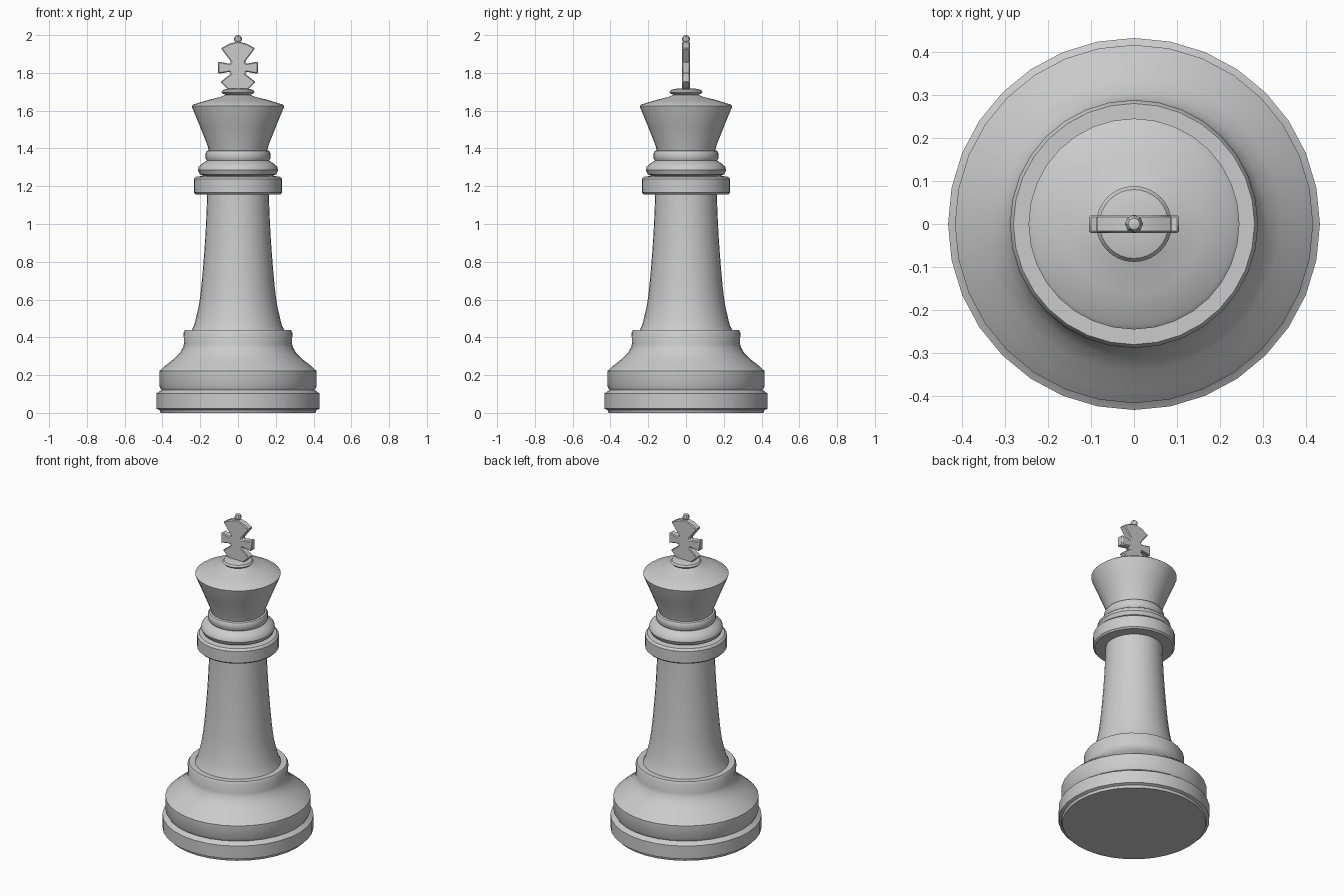
import bpy, bmesh, math

SIDES = 32


def finish(bm, name, angle=35):
    bmesh.ops.remove_doubles(bm, verts=bm.verts, dist=1e-5)
    bmesh.ops.recalc_face_normals(bm, faces=bm.faces)
    me = bpy.data.meshes.new(name)
    bm.to_mesh(me)
    bm.free()
    ob = bpy.data.objects.new(name, me)
    bpy.context.collection.objects.link(ob)
    bpy.ops.object.select_all(action='DESELECT')
    ob.select_set(True)
    bpy.context.view_layer.objects.active = ob
    bpy.ops.object.shade_smooth_by_angle(angle=math.radians(angle))
    return ob


def lathe(name, profile, sides=SIDES):
    """Turn (radius, z) points around the z axis."""
    bm = bmesh.new()
    verts = [bm.verts.new((r, 0, z)) for r, z in profile]
    edges = [bm.edges.new(p) for p in zip(verts, verts[1:])]
    bmesh.ops.spin(bm, geom=verts + edges, cent=(0, 0, 0), axis=(0, 0, 1),
                   angle=math.tau, steps=sides, use_duplicate=False)
    return finish(bm, name)


# Wide foot and the stepped base; neighbouring parts share their end rings
lathe("foot", [(0, 0), (0.41, 0), (0.415, 0.015), (0.432, 0.022),
               (0.432, 0.103), (0.42, 0.11), (0.406, 0.122)])
lathe("base", [(0.406, 0.122), (0.416, 0.14), (0.416, 0.222), (0.385, 0.25),
               (0.34, 0.285), (0.308, 0.318), (0.292, 0.345), (0.286, 0.365),
               (0.288, 0.425), (0.28, 0.438), (0.245, 0.438)])

# Tapering column
lathe("stem", [(0.245, 0.438), (0.232, 0.465), (0.222, 0.505), (0.21, 0.555),
               (0.201, 0.61), (0.193, 0.68), (0.185, 0.77), (0.178, 0.86),
               (0.172, 0.95), (0.167, 1.05), (0.163, 1.157)])

# Collar and the two rings above it
lathe("collar", [(0.163, 1.157), (0.225, 1.157), (0.234, 1.166), (0.234, 1.238),
                 (0.222, 1.25), (0.185, 1.255)])
lathe("neck_rings", [(0.185, 1.255), (0.202, 1.263), (0.212, 1.285), (0.208, 1.303),
                     (0.19, 1.32), (0.165, 1.335), (0.172, 1.347), (0.172, 1.374),
                     (0.165, 1.386), (0.155, 1.39)])

# Flared crown with a shallow cone top and finial seat
lathe("crown", [(0.155, 1.39), (0.163, 1.42), (0.201, 1.516), (0.243, 1.617),
                (0.245, 1.625), (0.235, 1.633), (0.16, 1.656), (0.09, 1.674), (0.065, 1.684)])
lathe("finial_seat", [(0.065, 1.684), (0.08, 1.69), (0.088, 1.699), (0.08, 1.71),
                      (0.05, 1.717), (0, 1.717)])

# Flared cross: mirrored outline, extruded in depth, softened edges
half = [(0.04, 1.705), (0.052, 1.712), (0.093, 1.752), (0.038, 1.795), (0.042, 1.806),
        (0.105, 1.795), (0.105, 1.86), (0.042, 1.848), (0.036, 1.858),
        (0.09, 1.93), (0.045, 1.955)]
outline = half + [(0, 1.966)] + [(-x, z) for x, z in reversed(half)]
bm = bmesh.new()
face = bm.faces.new([bm.verts.new((x, -0.021, z)) for x, z in outline])
new = bmesh.ops.extrude_face_region(bm, geom=[face])["geom"]
bmesh.ops.translate(bm, vec=(0, 0.042, 0),
                    verts=[g for g in new if isinstance(g, bmesh.types.BMVert)])
cross = finish(bm, "cross", 30)
bevel = cross.modifiers.new("soft_edges", 'BEVEL')
bevel.width = 0.005
bevel.segments = 1

# Small ball on top of the cross
lathe("tip_ball", [(0.01, 1.955), (0.012, 1.963), (0.02, 1.972), (0.021, 1.982),
                   (0.014, 1.995), (0, 2.0)], 8)
